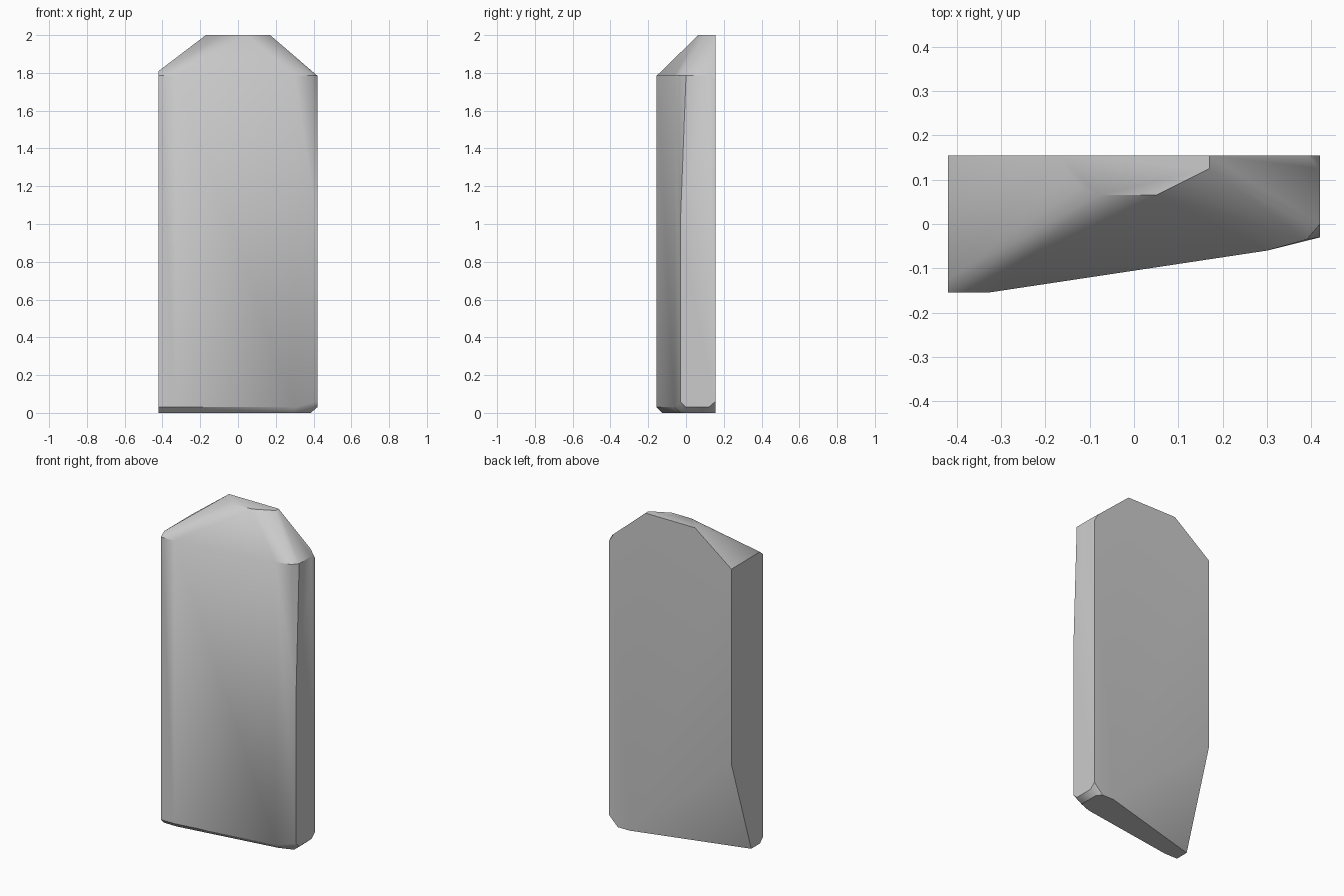
import bpy
import bmesh
import math

default_cube = bpy.data.objects.get("Cube")
if default_cube:
    bpy.data.objects.remove(default_cube, do_unlink=True)


def make_material(name, colour):
    material = bpy.data.materials.new(name)
    material.use_nodes = True
    material.diffuse_color = colour
    material.node_tree.nodes["Principled BSDF"].inputs["Base Color"].default_value = colour
    return material


def at_height(ring, height):
    return [(x, y, height) for x, y in ring]


def hull_object(name, points, material, smooth_degrees):
    """Wrap a set of points in a convex solid with merged flat facets."""
    mesh = bpy.data.meshes.new(name)
    bm = bmesh.new()
    for point in points:
        bm.verts.new(point)
    bmesh.ops.convex_hull(bm, input=bm.verts[:])
    bmesh.ops.delete(bm, geom=[v for v in bm.verts if not v.link_faces], context="VERTS")
    bmesh.ops.dissolve_limit(bm, angle_limit=math.radians(1),
                             verts=bm.verts[:], edges=bm.edges[:])
    bmesh.ops.recalc_face_normals(bm, faces=bm.faces[:])
    bm.to_mesh(mesh)
    bm.free()
    mesh.materials.append(material)

    solid = bpy.data.objects.new(name, mesh)
    bpy.context.collection.objects.link(solid)
    bpy.ops.object.select_all(action="DESELECT")
    solid.select_set(True)
    bpy.context.view_layer.objects.active = solid
    bpy.ops.object.shade_smooth_by_angle(angle=math.radians(smooth_degrees))
    return solid


# Main limits of the slab
side = 0.42
back = 0.155
front = -back
foot_z = 0.03
shoulder_z = 1.785
top_z = 2.0

# Slanted front edge of the body, shared by the foot and the shoulder
front_edge = [(-side, front), (-0.33, front), (0.3, -0.06)]
body = at_height(front_edge, foot_z) + at_height(front_edge, shoulder_z)

# Straight right-hand wall with clipped corners
wall = [(-0.03, 0.06), (0, foot_z), (0.12, foot_z), (back, 0.06),
        (back, 1.76), (0.125, shoulder_z), (0, shoulder_z), (-0.03, 1)]
body += [(side, y, z) for y, z in wall]
body += [(0.39, -0.035, shoulder_z), (0.39, back, 1.81), (0.39, 0, 1.81)]

# Level ridge along the left shoulder
body += [(-side, y, 1.81) for y in (-0.125, back)]

# Small flat cap
cap = [(-0.17, back), (-0.15, 0.115), (-0.12, 0.085), (-0.08, 0.065),
       (0.05, 0.065), (0.17, 0.125), (0.17, back)]
body += at_height(cap, top_z)

# Sole, with the rear left corner chopped away up to the chop point
sole = [(-side, -0.125), (-0.33, -0.125), (0.3, -0.03), (0.385, 0),
        (0.385, 0.125), (0.36, back), (0.28, back), (-side, -0.04)]
body += at_height(sole, 0)
body.append((-side, back, 0.6))

stone_grey = make_material("stone grey", (0.6, 0.6, 0.6, 1))
hull_object("stone_slab", body, stone_grey, 38)
